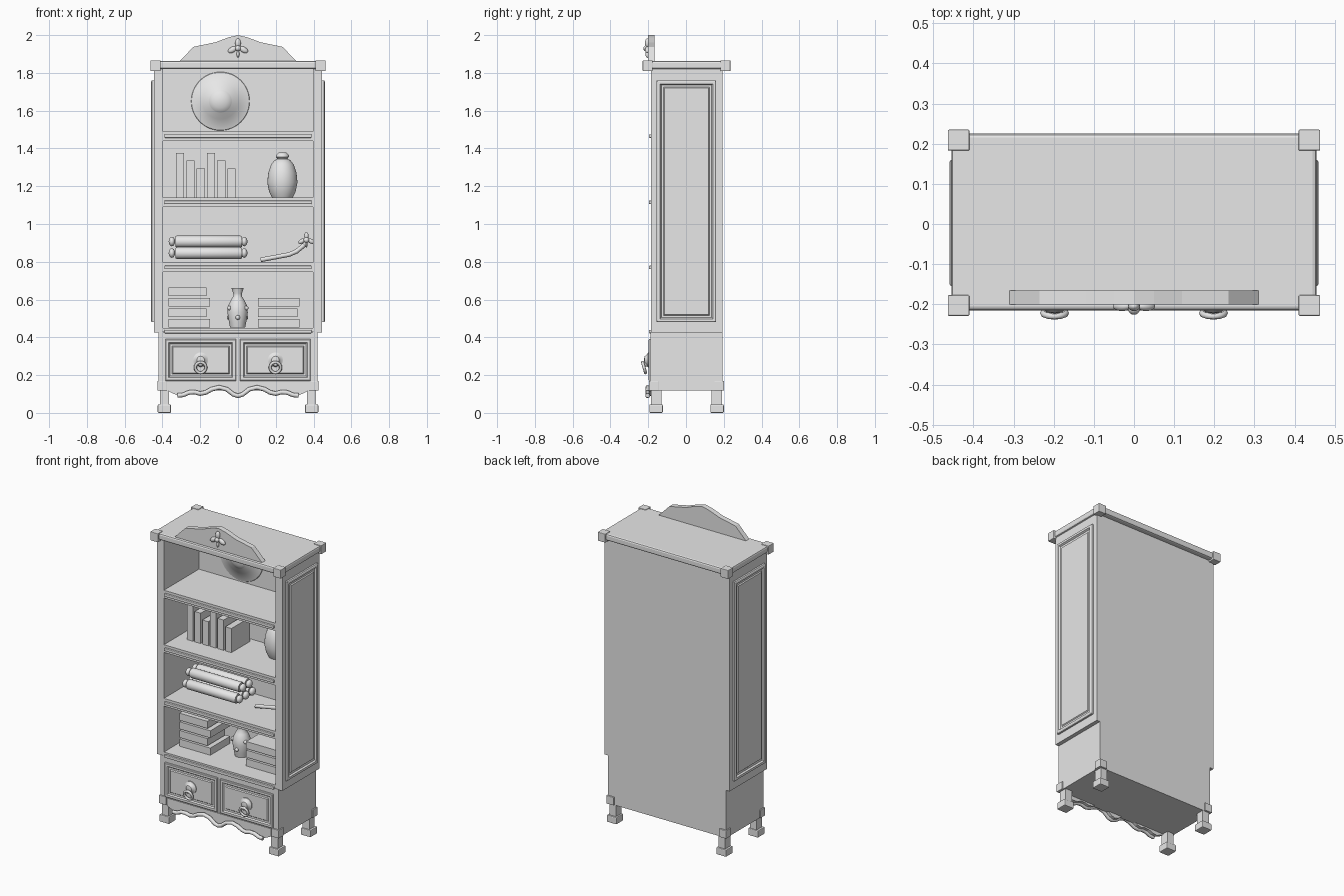
import bpy, bmesh, math
from mathutils import Matrix, Vector

old = bpy.data.objects.get("Cube")
if old:
    bpy.data.objects.remove(old, do_unlink=True)

GREY = (0.8, 0.8, 0.8, 1)
mat = bpy.data.materials.new("pale_grey")
mat.use_nodes = True
mat.diffuse_color = GREY
mat.node_tree.nodes["Principled BSDF"].inputs["Base Color"].default_value = GREY


def finish(name, bm, smooth=False):
    bmesh.ops.recalc_face_normals(bm, faces=bm.faces)
    me = bpy.data.meshes.new(name)
    bm.to_mesh(me)
    bm.free()
    me.materials.append(mat)
    if smooth:
        me.shade_smooth()
        me.set_sharp_from_angle(angle=math.radians(40))
    ob = bpy.data.objects.new(name, me)
    bpy.context.collection.objects.link(ob)
    return ob


def cuboid(x, y, z):
    bm = bmesh.new()
    lo, hi = Vector((x[0], y[0], z[0])), Vector((x[1], y[1], z[1]))
    size = hi - lo
    m = Matrix.Translation((lo + hi) / 2) @ Matrix.Diagonal((*size, 1))
    bmesh.ops.create_cube(bm, size=1, matrix=m)
    bmesh.ops.recalc_face_normals(bm, faces=bm.faces)
    return bm


def box(name, x, y, z, bevel=0.0):
    bm = cuboid(x, y, z)
    if bevel:
        bmesh.ops.bevel(bm, geom=bm.edges[:], offset=bevel, segments=2,
                        profile=0.5, affect='EDGES')
    return finish(name, bm)


def panel(name, x, y, z, out, steps):
    """Box whose outward face is carved by a series of (width, depth) insets."""
    bm = cuboid(x, y, z)
    bm.normal_update()
    face = [f for f in bm.faces if f.normal.dot(Vector(out)) > 0.9]
    for width, depth in steps:
        bmesh.ops.inset_region(bm, faces=face, thickness=width, depth=depth,
                               use_even_offset=True, use_boundary=True)
    return finish(name, bm)


def lathe(name, profile, place, axis='Z', steps=32):
    bm = bmesh.new()
    vs = [bm.verts.new((r, 0, h)) for r, h in profile]
    es = [bm.edges.new(p) for p in zip(vs, vs[1:])]
    bmesh.ops.spin(bm, geom=vs + es, cent=(0, 0, 0), axis=(0, 0, 1),
                   angle=math.tau, steps=steps)
    bmesh.ops.remove_doubles(bm, verts=bm.verts, dist=1e-5)
    turn = {'Z': Matrix(), 'X': Matrix.Rotation(math.pi / 2, 4, 'Y'),
            'Y': Matrix.Rotation(math.pi / 2, 4, 'X')}[axis]
    bm.transform(Matrix.Translation(place) @ turn)
    return finish(name, bm, True)


def blob(name, place, scale, tilt=0.0):
    bm = bmesh.new()
    m = (Matrix.Translation(place) @ Matrix.Rotation(tilt, 4, 'Y')
         @ Matrix.Diagonal((*scale, 1)))
    bmesh.ops.create_uvsphere(bm, u_segments=16, v_segments=10, radius=1, matrix=m)
    return finish(name, bm, True)


def plate(name, outline, y0, y1):
    """Extrude an x-z outline along y."""
    bm = bmesh.new()
    face = bm.faces.new([bm.verts.new((x, y0, z)) for x, z in outline])
    new = bmesh.ops.extrude_face_region(bm, geom=[face])["geom"]
    bmesh.ops.translate(bm, vec=(0, y1 - y0, 0),
                        verts=[v for v in new if isinstance(v, bmesh.types.BMVert)])
    return finish(name, bm)


def tube(name, points, radius, closed=False):
    cu = bpy.data.curves.new(name, 'CURVE')
    cu.dimensions = '3D'
    cu.bevel_depth, cu.bevel_resolution, cu.use_fill_caps = radius, 2, True
    sp = cu.splines.new('POLY')
    sp.points.add(len(points) - 1)
    for p, co in zip(sp.points, points):
        p.co = (*co, 1)
    sp.use_cyclic_u = closed
    cu.materials.append(mat)
    ob = bpy.data.objects.new(name, cu)
    bpy.context.collection.objects.link(ob)
    bpy.ops.object.select_all(action='DESELECT')
    ob.select_set(True)
    bpy.context.view_layer.objects.active = ob
    bpy.ops.object.convert(target='MESH')


def trefoil(name, x, y, z, s):
    for i, (dx, dz, tilt) in enumerate([(0, .55, 0), (-.6, -.15, -2.1), (.6, -.15, 2.1)]):
        blob(f"{name}_petal_{i}", (x + dx * s, y, z + dz * s), (.3 * s, .012, .5 * s), tilt)
    blob(f"{name}_stem", (x, y, z - .6 * s), (.15 * s, .01, .4 * s))
    blob(f"{name}_bead", (x, y - .006, z), (.015, .015, .015))


def span(s, a, b):
    return tuple(sorted((s * a, s * b)))


# Upper case: walls, back and top
for s, side in ((1, "left"), (-1, "right")):
    box(f"{side}_wall", span(s, .397, .445), (-.185, .192), (.425, 1.82))
    panel(f"{side}_side_panel", span(s, .44, .456), (-.155, .16), (.48, 1.76), (s, 0, 0),
          [(.006, .004), (.012, 0), (.006, -.01), (.012, 0), (.005, .006)])
box("back_board", (-.4, .4), (.17, .192), (.425, 1.82))
box("top_slab", (-.455, .455), (-.215, .225), (1.82, 1.862), .01)

# Shelves with a front bead
for i, top in enumerate((.45, .795, 1.14, 1.49)):
    low = .43 if i == 0 else top - .05
    box(f"shelf_{i}", (-.398, .398), (-.185, .172), (low, top))
    mid = .43 if i == 0 else top - .025
    box(f"shelf_bead_{i}", (-.39, .39), (-.197, -.18), (mid - .009, mid + .009), .004)

# Lower case and drawers
box("base_case", (-.42, .42), (-.187, .192), (.118, .428))
for s, side in ((1, "left"), (-1, "right")):
    panel(f"{side}_drawer", span(s, .01, .385), (-.195, -.18), (.17, .39), (0, -1, 0),
          [(.004, .003), (.014, 0), (.006, -.008), (.012, 0), (.005, .006)])
    x = s * .198
    lathe(f"{side}_handle_rose", [(0, .03), (.02, .026), (.03, .012), (.04, .008), (.04, 0), (0, 0)],
          (x, -.193, .28), 'Y')
    lathe(f"{side}_handle_boss", [(0, .04), (.012, .036), (.016, .025), (.012, 0)],
          (x, -.19, .26), 'Y', 16)
    ring = [(x + .028 * math.cos(a), -.222 - .008 * math.sin(a), .24 + .028 * math.sin(a))
            for a in (math.tau * k / 20 for k in range(20))]
    tube(f"{side}_handle_ring", ring, .008, True)

# Corner blocks, legs and feet
for sx in (1, -1):
    for sy, where in ((-1, "front"), (1, "back")):
        tag = f"{where}_{'left' if sx > 0 else 'right'}"
        off = .003
        ys = lambda a, b: tuple(v + off for v in span(sy, a, b))
        box(f"{tag}_top_block", span(sx, .41, .464), ys(.18, .232), (1.81, 1.866), .003)
        box(f"{tag}_base_block", span(sx, .375, .427), ys(.148, .199), (.118, .17), .003)
        box(f"{tag}_leg", span(sx, .365, .412), ys(.133, .187), (.04, .12))
        box(f"{tag}_foot", span(sx, .355, .425), ys(.126, .197), (0, .045), .005)

# Wavy apron with its moulding
wave = [(0, .09), (.025, .098), (.06, .125), (.1, .135), (.14, .125), (.17, .108),
        (.2, .102), (.23, .11), (.26, .108), (.29, .095), (.32, .092)]
lower = [(-x, z) for x, z in reversed(wave[1:])] + wave
plate("apron_board", lower + [(.37, .115), (.37, .165), (-.37, .165), (-.37, .115)], -.193, -.172)
tube("apron_moulding", [(x, -.203, z) for x, z in lower], .012)

# Crest and its ornament
half = [(.31, 1.862), (.235, 1.938), (.12, 1.962), (.05, 1.988), (0, 2.0)]
plate("crest", [(-x, z) for x, z in half] + half[-2::-1], -.2, -.166)
trefoil("crest_ornament", 0, -.205, 1.93, .05)

# Stepped round shield against the back
lathe("round_shield", [(0, .055), (.035, .05), (.058, .038), (.062, .034), (.095, .024),
                       (.1, .019), (.153, .004), (.155, 0), (0, 0)],
      (-.093, .17, 1.65), 'Y', 48)

# Upright books
for i in range(6):
    x = -.328 + .0545 * i
    box(f"book_{i}", (x, x + .043), (-.05, .14), (1.14, 1.375 - .04 * (i % 3)))

# Lidded jar
lathe("lidded_jar", [(0, 0), (.055, 0), (.07, .03), (.08, .08), (.075, .13), (.06, .175),
                     (.042, .198), (.03, .203), (.028, .208), (.035, .215), (.034, .225),
                     (.022, .237), (0, .24)], (.235, .07, 1.14))

# Rolled scrolls with knobbed ends
for i, (y, z) in enumerate([(-.03, .846), (.035, .846), (.1, .846), (.0025, .907), (.0675, .907)]):
    lathe(f"scroll_{i}", [(0, 0), (.028, 0), (.031, .006), (.031, .344), (.028, .35), (0, .35)],
          (-.33, y, z), 'X', 20)
    for x in (-.35, .033):
        blob(f"scroll_knob_{i}", (x, y, z), (.017, .025, .025))

# Wand with a leaf-shaped tip
tube("wand", [(.12, .01, .81), (.2, .01, .825), (.27, .01, .838), (.31, .01, .855),
              (.352, .01, .89)], .012)
trefoil("wand_tip", .362, .01, .915, .04)

# Stacked flat books
for s, count in ((-1, 4), (1, 3)):
    for i in range(count):
        z, trim = .452 + .0555 * i, .02 * (i % 2)
        outer = (-.367, -.148 - trim) if s < 0 else (.107, .325 - trim / 2)
        box(f"flat_book_{'right' if s < 0 else 'left'}_{i}", outer, (-.07, .13 - trim), (z, z + .046))

# Small studded vase
lathe("small_vase", [(0, 0), (.04, 0), (.046, .03), (.054, .08), (.05, .115), (.036, .145),
                     (.023, .165), (.023, .18), (.032, .208), (.026, .208), (.018, .18), (0, .17)],
      (-.002, .04, .452))
for i in range(6):
    a = math.tau * i / 6 - .5
    blob(f"vase_stud_{i}", (-.002 + .052 * math.cos(a), .04 + .052 * math.sin(a),
                            .53 + .025 * (-1) ** i), (.012, .012, .012))
